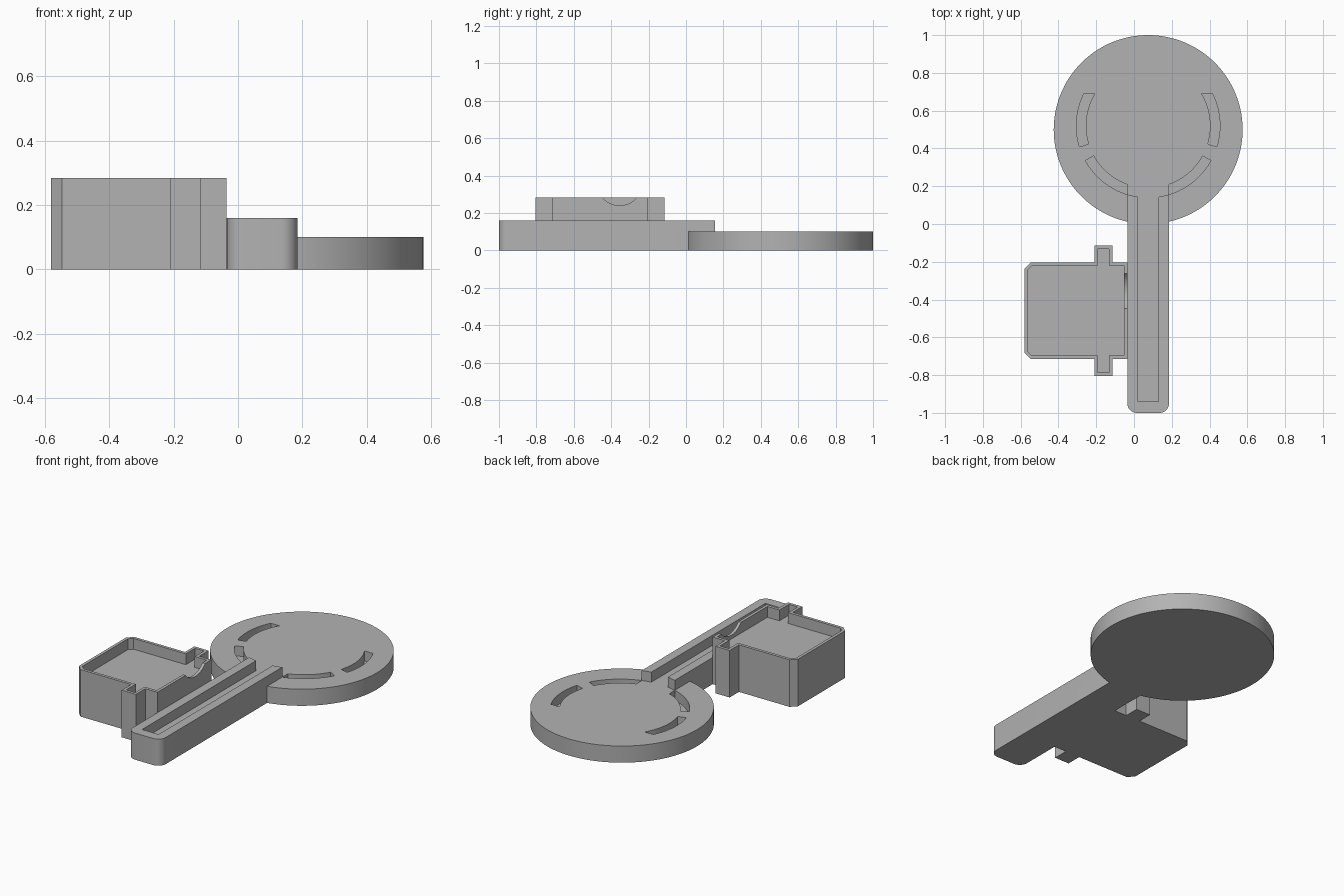
import bpy, bmesh
from math import radians, degrees, cos, sin, acos, asin, pi
from mathutils import Matrix

cube = bpy.data.objects.get("Cube")
if cube:
    bpy.data.objects.remove(cube, do_unlink=True)

grey = bpy.data.materials.new("plain_grey")
grey.use_nodes = True
colour = (0.45, 0.45, 0.45, 1)
grey.diffuse_color = colour
grey.node_tree.nodes["Principled BSDF"].inputs["Base Color"].default_value = colour

CX, CY = 0.075, 0.5        # disc centre
SY = 0.52                  # centre of the slot ring
R_IN, R_OUT = 0.33, 0.38   # slot ring radii
HALF = 0.11                # half width of the arm


def prism(name, outline, z0, z1):
    """Extrude a flat outline between two heights."""
    bm = bmesh.new()
    face = bm.faces.new([bm.verts.new((x, y, z0)) for x, y in outline])
    new = bmesh.ops.extrude_face_region(bm, geom=[face])["geom"]
    bmesh.ops.translate(bm, vec=(0, 0, z1 - z0),
                        verts=[v for v in new if isinstance(v, bmesh.types.BMVert)])
    bmesh.ops.recalc_face_normals(bm, faces=bm.faces)
    mesh = bpy.data.meshes.new(name)
    bm.to_mesh(mesh)
    bm.free()
    mesh.materials.append(grey)
    obj = bpy.data.objects.new(name, mesh)
    bpy.context.collection.objects.link(obj)
    return obj


def arc(cx, cy, r, a0, a1, n):
    return [(cx + r * cos(radians(a0 + (a1 - a0) * i / n)),
             cy + r * sin(radians(a0 + (a1 - a0) * i / n))) for i in range(n + 1)]


def rect(x0, x1, y0, y1):
    return [(x0, y0), (x1, y0), (x1, y1), (x0, y1)]


def cut(obj, cutter, remove=True):
    """Subtract a solid and apply the result."""
    mod = obj.modifiers.new("cut", "BOOLEAN")
    mod.operation, mod.solver, mod.object = "DIFFERENCE", "EXACT", cutter
    bpy.context.view_layer.objects.active = obj
    bpy.ops.object.modifier_apply(modifier=mod.name)
    if remove:
        bpy.data.objects.remove(cutter, do_unlink=True)


def tray_outline(inset, chamfer):
    """Box outline with two side ears, shrunk by the inset."""
    x0, x1 = -0.58 + inset, -0.035 - inset
    e0, e1 = -0.21 + inset, -0.115 - inset
    y0, y1 = -0.715 + inset, -0.203 - inset
    f0, f1 = -0.805 + inset, -0.115 - inset
    return [(x0 + chamfer, y0), (e0, y0), (e0, f0), (e1, f0), (e1, y0), (x1, y0),
            (x1, y1), (e1, y1), (e1, f1), (e0, f1), (e0, y1), (x0 + chamfer, y1),
            (x0, y1 - chamfer), (x0, y0 + chamfer)]


# Disc
disc = prism("disc", arc(CX, CY, 0.5, 0, 357.5, 143), 0, 0.1)

# Arm with rounded front corners and an end that follows the slot ring
side = degrees(acos(HALF / R_OUT))
r = 0.05
arm_outline = (arc(CX - HALF + r, -1 + r, r, 180, 270, 8)
               + arc(CX + HALF - r, -1 + r, r, 270, 360, 8)
               + arc(CX, SY, R_OUT, -side, side - 180, 12))
arm = prism("arm", arm_outline, 0, 0.16)
cut(arm, prism("groove", rect(0.02, 0.13, -0.94, 0.3), 0.1, 0.3))
cut(arm, disc, remove=False)

# Curved slots, mirrored left and right
top = 0.17
slots = [
    (degrees(asin(top / R_OUT)), degrees(asin(top / R_IN)), -17, -17),
    (-29, -29, -side, -degrees(acos(HALF / R_IN))),
]
for out0, in0, out1, in1 in slots:
    ring = arc(CX, SY, R_OUT, out0, out1, 16) + arc(CX, SY, R_IN, in1, in0, 16)
    for mirror in (False, True):
        pts = [(2 * CX - x, y) for x, y in ring] if mirror else ring
        cut(disc, prism("slot", pts, 0.04, 0.2))

# Open box with ears, hollow top and a rounded notch facing the arm
box = prism("box", tray_outline(0, 0.033), 0, 0.283)
cut(box, prism("hollow", tray_outline(0.018, 0.022), 0.218, 0.4))
notch = prism("notch", arc(0, 0, 0.121, 0, 354.375, 63), -0.02, 0.02)
notch.data.transform(Matrix.Translation((-0.04, -0.355, 0.361)) @ Matrix.Rotation(pi / 2, 4, "Y"))
cut(box, notch)

# Smooth the curved sides, keep the edges crisp
bpy.ops.object.select_all(action="DESELECT")
for obj in (disc, arm, box):
    obj.select_set(True)
bpy.context.view_layer.objects.active = disc
bpy.ops.object.shade_smooth_by_angle(angle=radians(30))
